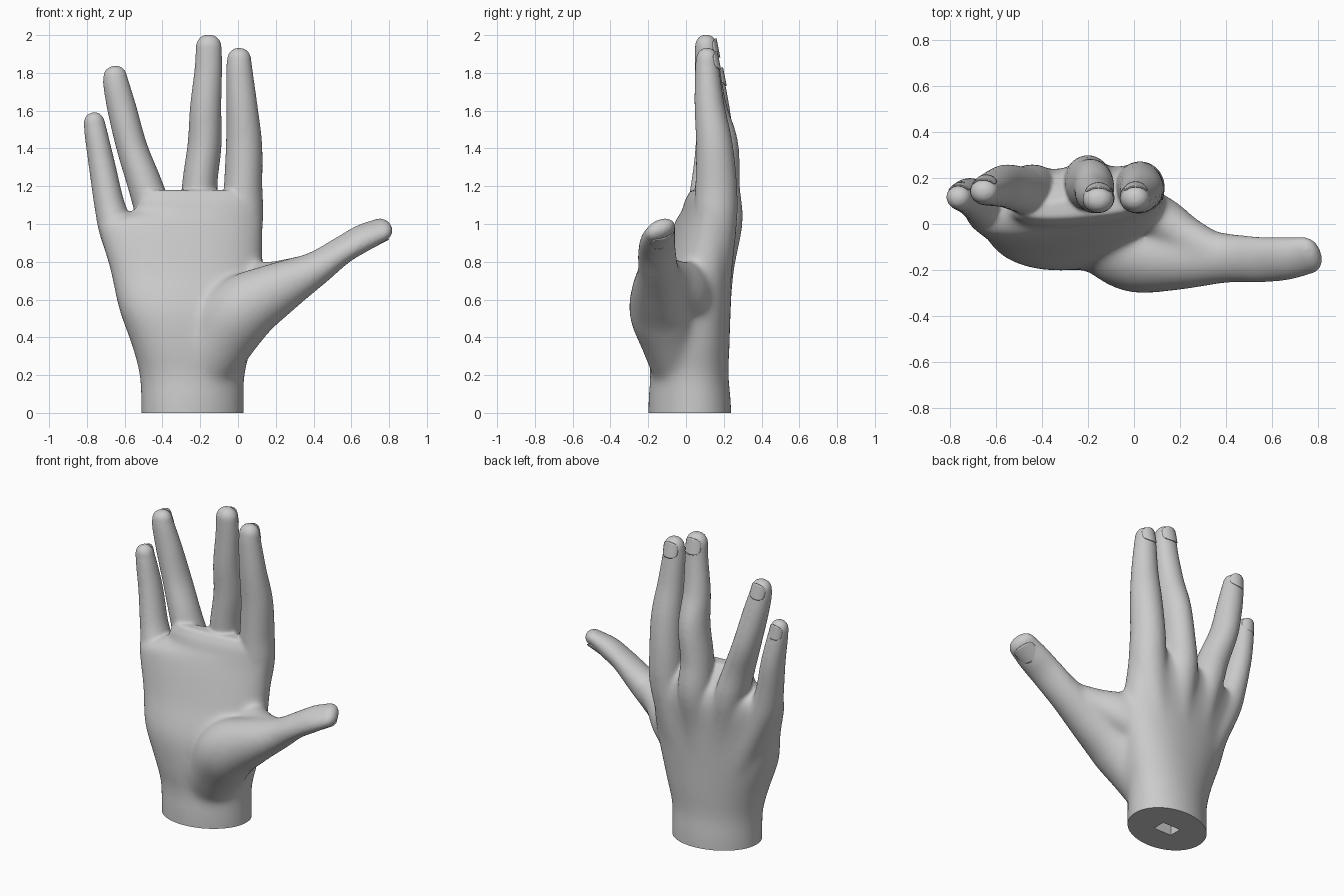
import bpy, bmesh, math
from mathutils import Vector

cube = bpy.data.objects.get("Cube")
if cube:
    bpy.data.objects.remove(cube, do_unlink=True)

skin = bpy.data.materials.new("plain_grey")
skin.use_nodes = True
GREY = (0.6, 0.6, 0.6, 1)
skin.diffuse_color = GREY
skin.node_tree.nodes["Principled BSDF"].inputs["Base Color"].default_value = GREY


def clamp(v):
    return max(0.0, min(1.0, v))


def resample(keys, steps=6):
    """Smooth curve through rows of numbers."""
    out = []
    for i in range(len(keys) - 1):
        rows = keys[max(i - 1, 0)], keys[i], keys[i + 1], keys[min(i + 2, len(keys) - 1)]
        for s in range(steps):
            t = s / steps
            out.append([b + 0.5 * t * (c - a + t * (2 * a - 5 * b + 4 * c - d + t * (3 * (b - c) + d - a)))
                        for a, b, c, d in zip(*rows)])
    return out + [list(keys[-1])]


def loft(bm, rings):
    """Skin closed rings and cap both ends."""
    loops = [[bm.verts.new(p) for p in ring] for ring in rings]
    n = len(loops[0])
    for a, b in zip(loops, loops[1:]):
        for i in range(n):
            j = (i + 1) % n
            bm.faces.new((a[i], a[j], b[j], b[i]))
    bm.faces.new(loops[0][::-1])
    bm.faces.new(loops[-1])


def frame(tangent, back):
    """Side and back axes across a finger."""
    t = tangent.normalized()
    d = (back - t * back.dot(t)).normalized()
    return t, d.cross(t), d


def ellipse(c, w, d, rx, ry, n=28):
    return [c + w * rx * math.cos(a) + d * ry * math.sin(a)
            for a in (2 * math.pi * i / n for i in range(n))]


def digit(bm, keys, cap, twist=0.0):
    """Tapered finger with a blunt tip; rows are x, y, z, half width, half depth."""
    rows = resample(keys)
    pts = [Vector(r[:3]) for r in rows]
    rings = []
    for i, r in enumerate(rows):
        back = Vector((0, 1, twist * i / len(rows)))
        t, w, d = frame(pts[min(i + 1, len(pts) - 1)] - pts[max(i - 1, 0)], back)
        rings.append(ellipse(pts[i], w, d, r[3], r[4]))
    for k in range(1, 9):
        a = k / 9 * math.pi / 2
        s = math.cos(a) ** 0.85
        rings.append(ellipse(pts[-1] + t * cap * math.sin(a), w, d, rows[-1][3] * s, rows[-1][4] * s))
    loft(bm, rings)


def finish(name, bm):
    bmesh.ops.recalc_face_normals(bm, faces=bm.faces)
    mesh = bpy.data.meshes.new(name)
    bm.to_mesh(mesh)
    bm.free()
    mesh.materials.append(skin)
    ob = bpy.data.objects.new(name, mesh)
    bpy.context.collection.objects.link(ob)
    return ob


def activate(ob):
    bpy.ops.object.select_all(action='DESELECT')
    ob.select_set(True)
    bpy.context.view_layer.objects.active = ob


def apply_modifiers(ob):
    activate(ob)
    for name in [m.name for m in ob.modifiers]:
        bpy.ops.object.modifier_apply(modifier=name)


def nail(name, centre, tangent, back, rx, ry, length, spread=0.95):
    """Thin curved plate on the back of a fingertip."""
    bm = bmesh.new()
    t, w, d = frame(Vector(tangent), Vector(back))
    nu, nv = 12, 10
    grid = []
    for j in range(nv + 1):
        s = 2 * j / nv - 1
        edge = spread * (1 - 0.35 * s ** 4)
        grid.append([bm.verts.new(Vector(centre) + t * s * length * (1 - 0.15 * (2 * i / nu - 1) ** 2)
                                  + w * rx * math.sin(edge * (2 * i / nu - 1))
                                  + d * ry * math.cos(edge * (2 * i / nu - 1)))
                     for i in range(nu + 1)])
    for a, b in zip(grid, grid[1:]):
        for i in range(nu):
            bm.faces.new((a[i], a[i + 1], b[i + 1], b[i]))
    ob = finish(name, bm)
    mod = ob.modifiers.new("thickness", 'SOLIDIFY')
    mod.thickness = 0.006
    mod.offset = 0
    activate(ob)
    bpy.ops.object.shade_smooth_by_angle(angle=math.radians(40))


# Wrist and palm: z, left x, right x, front y, back y
palm = [(-0.2, -0.51, 0.03, -0.2, 0.24), (0.05, -0.514, 0.032, -0.2, 0.235), (0.2, -0.522, 0.036, -0.19, 0.222),
        (0.35, -0.56, 0.07, -0.2, 0.226), (0.55, -0.63, 0.11, -0.19, 0.232), (0.75, -0.675, 0.13, -0.125, 0.24),
        (0.92, -0.722, 0.13, -0.075, 0.248), (1.01, -0.72, 0.13, -0.045, 0.235), (1.07, -0.56, 0.127, -0.02, 0.205),
        (1.13, -0.52, 0.12, 0.0, 0.16), (1.18, -0.48, 0.1, 0.03, 0.11)]
bm = bmesh.new()
rings = []
for z, x0, x1, y0, y1 in resample(palm):
    ring = []
    power = 2 + 0.3 * clamp((z - 0.15) / 0.4)
    for i in range(48):
        a = 2 * math.pi * i / 48
        c, s = math.cos(a), math.sin(a)
        k = (abs(c) ** power + abs(s) ** power) ** (-1 / power)
        x = (x0 + x1) / 2 + (x1 - x0) / 2 * c * k
        ring.append(Vector((x, (y0 + y1) / 2 + (y1 - y0) / 2 * s * k + 0.1 * (x + 0.26), z)))
    rings.append(ring)
loft(bm, rings)

# Fingers with their hand bones, the thumb and its web
index = [(-0.12, 0.11, 0.4, 0.1, 0.1), (-0.03, 0.135, 0.75, 0.112, 0.11), (0.02, 0.155, 1.0, 0.112, 0.115),
         (0.027, 0.16, 1.2, 0.102, 0.11), (0.032, 0.15, 1.42, 0.096, 0.097), (0.021, 0.125, 1.62, 0.083, 0.08),
         (0.008, 0.113, 1.8, 0.071, 0.066), (0.006, 0.112, 1.865, 0.065, 0.06)]
middle = [(-0.2, 0.12, 0.4, 0.1, 0.1), (-0.2, 0.155, 0.75, 0.1, 0.1), (-0.2, 0.18, 1.0, 0.107, 0.12),
          (-0.203, 0.172, 1.2, 0.094, 0.113), (-0.177, 0.167, 1.42, 0.09, 0.11), (-0.171, 0.131, 1.62, 0.083, 0.085),
          (-0.157, 0.114, 1.82, 0.073, 0.067), (-0.155, 0.107, 1.935, 0.069, 0.06)]
ring_finger = [(-0.3, 0.11, 0.4, 0.1, 0.1), (-0.38, 0.13, 0.75, 0.09, 0.1), (-0.43, 0.145, 1.0, 0.1, 0.115),
               (-0.49, 0.15, 1.2, 0.092, 0.102), (-0.56, 0.165, 1.4, 0.082, 0.094), (-0.612, 0.155, 1.6, 0.078, 0.078),
               (-0.643, 0.145, 1.73, 0.07, 0.065), (-0.65, 0.143, 1.775, 0.064, 0.058)]
little = [(-0.38, 0.08, 0.4, 0.1, 0.1), (-0.54, 0.078, 0.72, 0.09, 0.11), (-0.635, 0.082, 0.95, 0.097, 0.11),
          (-0.68, 0.1, 1.1, 0.081, 0.092), (-0.718, 0.12, 1.3, 0.071, 0.081), (-0.75, 0.12, 1.47, 0.062, 0.065),
          (-0.76, 0.117, 1.53, 0.057, 0.055)]
thumb = [(-0.21, 0.0, 0.2, 0.17, 0.165), (-0.1, -0.07, 0.38, 0.182, 0.168), (0.02, -0.12, 0.54, 0.187, 0.182),
         (0.2, -0.145, 0.65, 0.147, 0.144), (0.4, -0.148, 0.757, 0.094, 0.11), (0.55, -0.155, 0.86, 0.07, 0.102),
         (0.66, -0.15, 0.925, 0.067, 0.097), (0.75, -0.137, 0.967, 0.053, 0.087)]
web = [(-0.05, 0.07, 0.53, 0.11, 0.1), (0.1, 0.03, 0.66, 0.13, 0.1), (0.23, -0.05, 0.715, 0.098, 0.085),
       (0.35, -0.12, 0.755, 0.08, 0.08)]
for keys, cap, twist in ((index, 0.068, 0), (middle, 0.068, 0), (ring_finger, 0.063, 0), (little, 0.062, 0),
                         (thumb, 0.065, 0.6), (web, 0.05, 0)):
    digit(bm, keys, cap, twist)

# Fuse everything into one soft skin
hand = finish("hand", bm)
remesh = hand.modifiers.new("fuse", 'REMESH')
remesh.mode = 'VOXEL'
remesh.voxel_size = 0.0085
soft = hand.modifiers.new("soften", 'SMOOTH')
soft.factor = 0.5
soft.iterations = 14
apply_modifiers(hand)

# Blend the palm more softly than the fingers
group = hand.vertex_groups.new(name="palm")
for v in hand.data.vertices:
    weight = min(clamp((1.08 - v.co.z) / 0.2), clamp((0.5 - v.co.x) / 0.25))
    if weight > 0:
        group.add([v.index], weight, 'REPLACE')
blend = hand.modifiers.new("blend_palm", 'SMOOTH')
blend.factor = 0.5
blend.iterations = 110
blend.vertex_group = "palm"

# Flat base with a small mounting slot
cutters = []
for name, centre, size in (("base_cutter", (-0.24, 0.02, -0.25), (2, 2, 0.5)),
                           ("slot_cutter", (-0.24, 0.02, 0.05), (0.13, 0.085, 0.3))):
    bpy.ops.mesh.primitive_cube_add(size=1, location=centre)
    cutter = bpy.context.object
    cutter.name, cutter.scale, cutter.hide_render = name, size, True
    cut = hand.modifiers.new(name, 'BOOLEAN')
    cut.operation, cut.solver, cut.object = 'DIFFERENCE', 'EXACT', cutter
    cutters.append(cutter)
apply_modifiers(hand)
for cutter in cutters:
    bpy.data.objects.remove(cutter, do_unlink=True)
hand.data.materials.clear()
hand.data.materials.append(skin)
activate(hand)
bpy.ops.object.shade_smooth_by_angle(angle=math.radians(40))

# Nails
BACK = (0, 1, 0)
nail("index_nail", (0.007, 0.112, 1.855), (0, -0.2, 1), BACK, 0.062, 0.062, 0.05)
nail("middle_nail", (-0.155, 0.108, 1.92), (0, -0.2, 1), BACK, 0.066, 0.062, 0.052)
nail("ring_nail", (-0.649, 0.143, 1.768), (-0.16, -0.2, 1), BACK, 0.061, 0.061, 0.05)
nail("little_nail", (-0.759, 0.117, 1.522), (-0.14, -0.13, 1), BACK, 0.054, 0.057, 0.046)
nail("thumb_nail", (0.718, -0.143, 0.952), (0.87, 0.14, 0.45), (0.36, 0.45, -0.78), 0.08, 0.061, 0.06)
